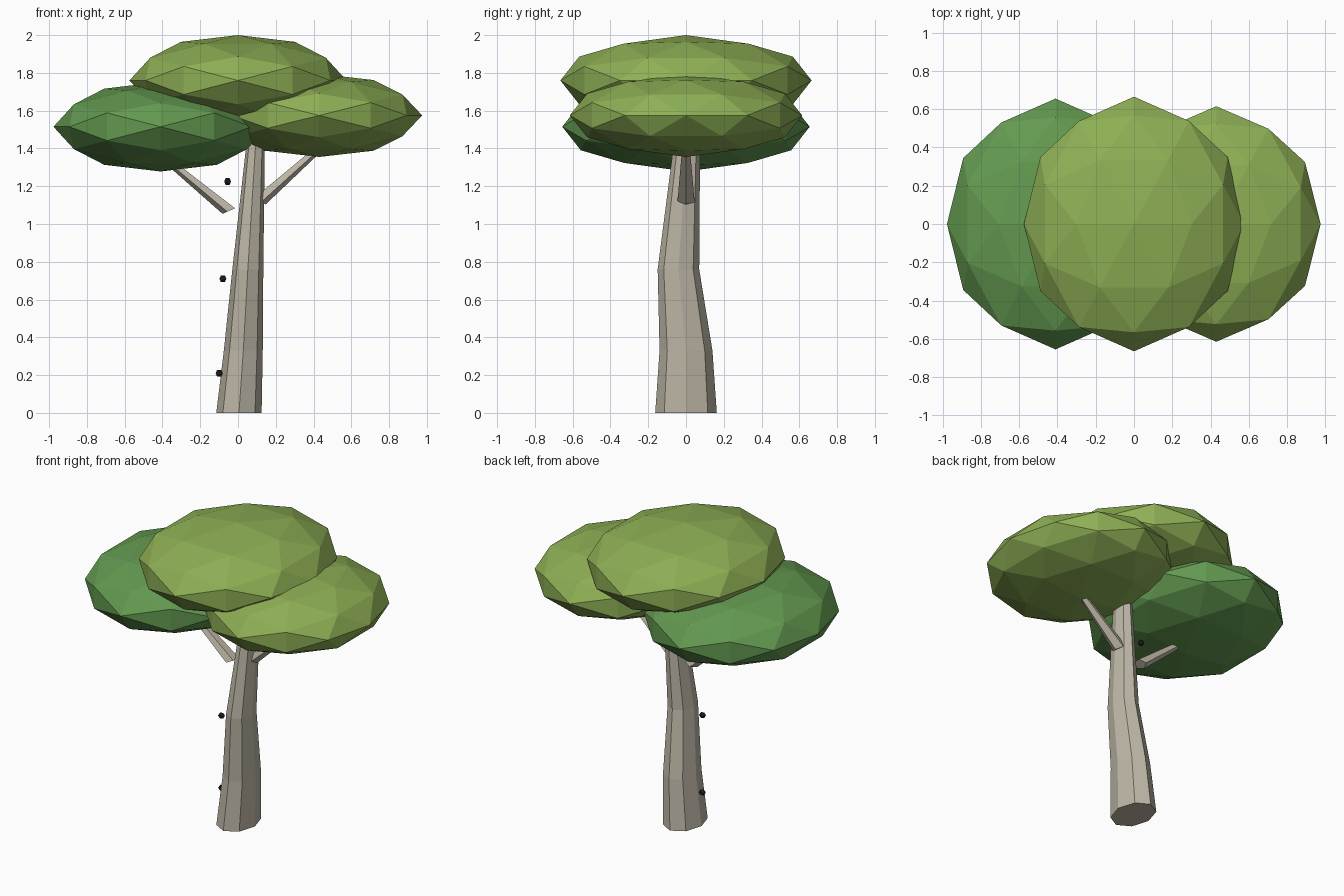
import bpy, bmesh
from math import cos, sin, tau
from mathutils import Vector

cube = bpy.data.objects.get("Cube")
if cube:
    bpy.data.objects.remove(cube, do_unlink=True)


def material(name, color):
    m = bpy.data.materials.new(name)
    m.use_nodes = True
    m.diffuse_color = (*color, 1)
    bsdf = m.node_tree.nodes["Principled BSDF"]
    bsdf.inputs["Base Color"].default_value = (*color, 1)
    bsdf.inputs["Roughness"].default_value = 0.9
    return m


BARK = material("pale bark", (0.51, 0.47, 0.38))
KNOT = material("black knot", (0.02, 0.02, 0.02))
LIME = material("light leaf green", (0.27, 0.43, 0.09))
GREEN = material("dark leaf green", (0.125, 0.32, 0.08))


def finish(name, bm, mat):
    bmesh.ops.recalc_face_normals(bm, faces=bm.faces)
    mesh = bpy.data.meshes.new(name)
    bm.to_mesh(mesh)
    bm.free()
    mesh.materials.append(mat)
    ob = bpy.data.objects.new(name, mesh)
    bpy.context.collection.objects.link(ob)
    return ob


def faceted_ball(name, center, radii, mat, split=True):
    """Icosahedron, optionally split once, scaled to an ellipsoid."""
    phi = (1 + 5 ** 0.5) / 2
    points = []
    for a in (-1, 1):
        for b in (-phi, phi):
            points += [Vector((b, a, 0)), Vector((0, b, a)), Vector((a, 0, b))]
    if split:
        points += [(p + q) / 2 for i, p in enumerate(points)
                   for q in points[:i] if (p - q).length < 2.1]
    bm = bmesh.new()
    for p in points:
        n = p.normalized()
        bm.verts.new([c + r * v for c, r, v in zip(center, radii, n)])
    bmesh.ops.convex_hull(bm, input=bm.verts)
    return finish(name, bm, mat)


def limb(name, rings, sides, mat, tilt=0, start=0):
    """Loft through rings given as (x, y, z, x radius, y radius)."""
    bm = bmesh.new()
    loops = []
    for x, y, z, rx, ry in rings:
        loop = []
        for i in range(sides):
            a = start + tau * i / sides
            dx = rx * cos(a)
            loop.append(bm.verts.new((x + dx, y + ry * sin(a), z + tilt * dx)))
        loops.append(loop)
    for low, high in zip(loops, loops[1:]):
        for i in range(sides):
            j = (i + 1) % sides
            bm.faces.new((low[i], low[j], high[j], high[i]))
    bm.faces.new(loops[0])
    bm.faces.new(loops[-1])
    return finish(name, bm, mat)


# Bent, tapering trunk
limb("trunk", [(0.005, 0, 0, 0.12, 0.163),
               (0.028, 0, 0.33, 0.103, 0.14),
               (0.052, -0.04, 0.76, 0.082, 0.11),
               (0.098, 0.01, 1.5, 0.045, 0.065)], 8, BARK)

# Side branches reaching into the crown
limb("left_branch", [(0.11, 0, 1.12, 0.037, 0.048),
                     (0.45, 0, 1.42, 0.02, 0.02)], 5, BARK, -0.43)
limb("right_branch", [(-0.045, 0, 1.07, 0.037, 0.048),
                      (-0.4, 0, 1.36, 0.02, 0.02)], 5, BARK, 0.43, tau / 2)

# Three flattened leaf clumps
faceted_ball("top_crown", (0, 0, 1.76), (0.575, 0.665, 0.24), LIME)
faceted_ball("left_crown", (0.43, 0, 1.575), (0.545, 0.615, 0.22), LIME)
faceted_ball("right_crown", (-0.41, 0, 1.515), (0.567, 0.655, 0.237), GREEN)

# Small dark knots beside the trunk
for i, spot in enumerate([(-0.1, -0.03, 0.21), (-0.08, -0.06, 0.71), (-0.055, 0, 1.225)]):
    faceted_ball(f"knot_{i + 1}", spot, (0.021,) * 3, KNOT, split=False)
